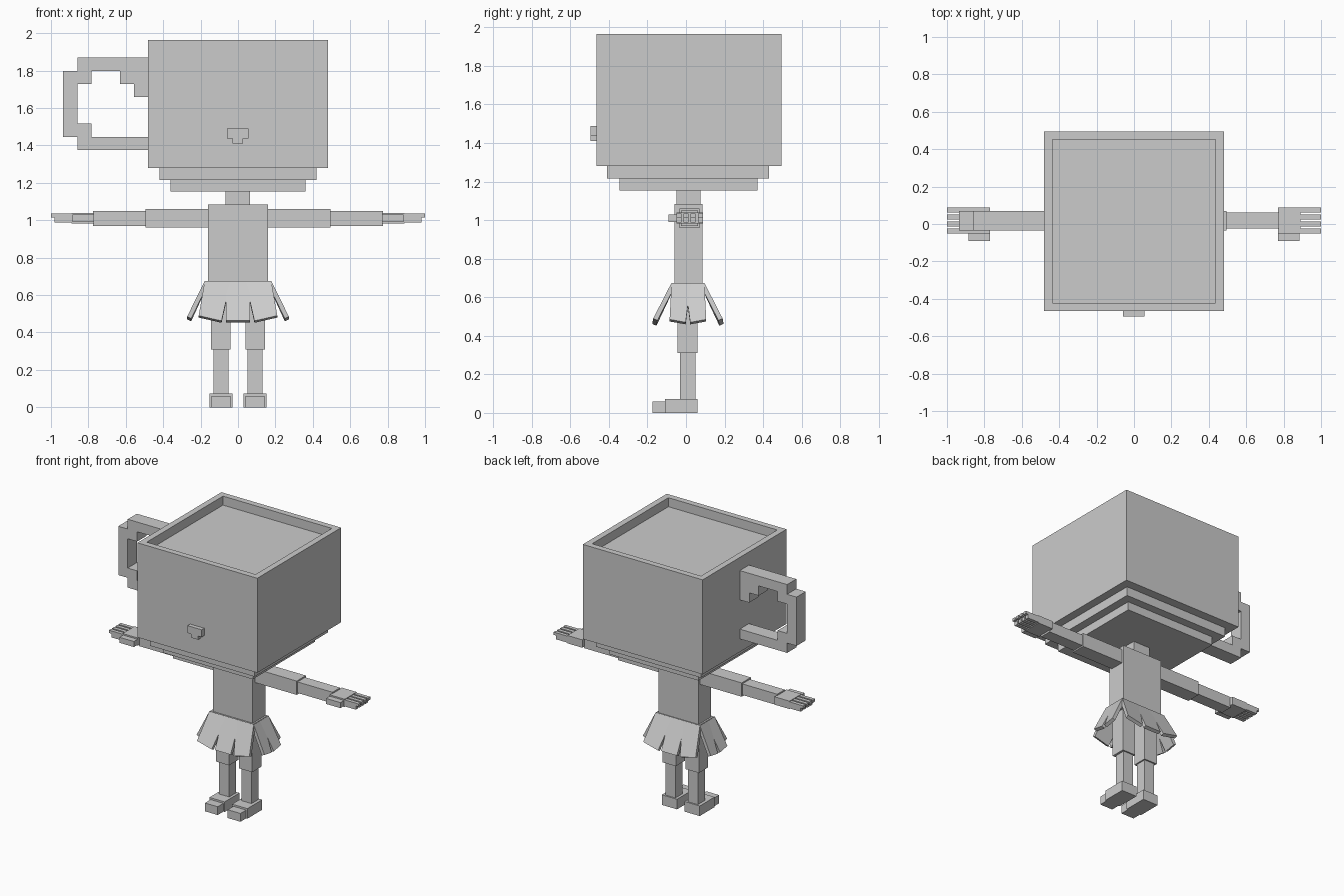
import bpy
import bmesh
import math
from mathutils import Vector

if "Cube" in bpy.data.objects:
    bpy.data.objects.remove(bpy.data.objects["Cube"], do_unlink=True)

# Single clay grey material shared by every part
grey = bpy.data.materials.new("clay grey")
grey.use_nodes = True
grey.diffuse_color = (0.6, 0.6, 0.6, 1)
grey.node_tree.nodes["Principled BSDF"].inputs["Base Color"].default_value = grey.diffuse_color


def finish(name, bm):
    """Turn a bmesh into a flat shaded object with the shared material."""
    bmesh.ops.recalc_face_normals(bm, faces=bm.faces[:])
    mesh = bpy.data.meshes.new(name)
    bm.to_mesh(mesh)
    bm.free()
    mesh.materials.append(grey)
    obj = bpy.data.objects.new(name, mesh)
    bpy.context.collection.objects.link(obj)
    return obj


def add_block(bm, x, y, z):
    """Add an axis aligned block given its three ranges."""
    made = bmesh.ops.create_cube(bm, size=1)
    for vert in made["verts"]:
        for axis, (low, high) in enumerate((x, y, z)):
            vert.co[axis] = high if vert.co[axis] > 0 else low
    return made["verts"]


def block(name, x, y, z):
    bm = bmesh.new()
    add_block(bm, x, y, z)
    return finish(name, bm)


def both_sides(name, x, y, z):
    """Make a left block and its mirrored right twin."""
    block("left_" + name, x, y, z)
    block("right_" + name, (-x[1], -x[0]), y, z)


def pixel_slab(name, rows, origin, cell, depth):
    """Extrude a pattern of square cells, listed from the top row down."""
    bm = bmesh.new()
    for row, line in enumerate(reversed(rows)):
        for col, mark in enumerate(line):
            if mark == "#":
                corners = ((col, row), (col + 1, row), (col + 1, row + 1), (col, row + 1))
                bm.faces.new([bm.verts.new((origin[0] + c * cell[0], origin[1],
                                            origin[2] + r * cell[1])) for c, r in corners])
    bmesh.ops.remove_doubles(bm, verts=bm.verts[:], dist=0.001)
    made = bmesh.ops.extrude_face_region(bm, geom=bm.faces[:], use_keep_orig=True)
    moved = [item for item in made["geom"] if isinstance(item, bmesh.types.BMVert)]
    bmesh.ops.translate(bm, verts=moved, vec=(0, depth, 0))
    bmesh.ops.dissolve_limit(bm, angle_limit=math.radians(1),
                             verts=bm.verts[:], edges=bm.edges[:])
    return finish(name, bm)


# Cup head with a sunken top
bm = bmesh.new()
add_block(bm, x=(-0.48, 0.48), y=(-0.465, 0.495), z=(1.28, 1.965))
bm.normal_update()
top = max(bm.faces, key=lambda face: face.calc_center_median().z)
bmesh.ops.inset_individual(bm, faces=[top], thickness=0.062)
rim = bmesh.ops.extrude_discrete_faces(bm, faces=[top])["faces"][0]
bmesh.ops.translate(bm, verts=rim.verts[:], vec=(0, 0, -0.065))
bmesh.ops.remove_doubles(bm, verts=bm.verts[:], dist=0.0001)
finish("cup_head", bm)

# Stepped base of the cup
block("cup_upper_step", x=(-0.42, 0.42), y=(-0.41, 0.43), z=(1.215, 1.28))
block("cup_lower_step", x=(-0.36, 0.36), y=(-0.345, 0.37), z=(1.155, 1.215))

# Blocky handle and nose
handle_pattern = [
    ".#####",
    "##..##",
    "#....#",
    "#.....",
    "#.....",
    "##....",
    ".#####",
]
pixel_slab("cup_handle", handle_pattern, origin=(-0.935, -0.035, 1.375),
           cell=(0.0758, 0.0707), depth=0.105)
nose_pattern = ["####", "####", ".##."]
pixel_slab("nose", nose_pattern, origin=(-0.058, -0.495, 1.41),
           cell=(0.0285, 0.0265), depth=0.03)

# Neck and torso
block("neck", x=(-0.068, 0.065), y=(-0.05, 0.075), z=(1.08, 1.16))
block("torso", x=(-0.16, 0.16), y=(-0.06, 0.085), z=(0.62, 1.085))

# Arms and hands
both_sides("upper_arm", x=(0.16, 0.495), y=(-0.035, 0.07), z=(0.96, 1.06))
both_sides("forearm", x=(0.495, 0.775), y=(-0.025, 0.062), z=(0.97, 1.05))
both_sides("palm", x=(0.77, 0.89), y=(-0.05, 0.087), z=(0.983, 1.04))
both_sides("thumb", x=(0.77, 0.885), y=(-0.092, -0.05), z=(0.99, 1.03))
for number, name in enumerate(("little", "ring", "middle", "index")):
    back = 0.087 - number * 0.037
    span = (back - 0.026, back)
    both_sides(name + "_finger", x=(0.89, 1.0), y=span, z=(1.015, 1.035))
    both_sides(name + "_finger_pad", x=(0.89, 0.98), y=span, z=(0.988, 1.015))

# Legs and shoes
both_sides("thigh", x=(0.04, 0.145), y=(-0.045, 0.06), z=(0.31, 0.64))
both_sides("shin", x=(0.05, 0.13), y=(-0.03, 0.05), z=(0.07, 0.31))
both_sides("shoe", x=(0.03, 0.152), y=(-0.11, 0.06), z=(0, 0.073))
both_sides("shoe_toe", x=(0.04, 0.142), y=(-0.175, -0.11), z=(0, 0.06))


def pleat(name, corners, sx, sy):
    """Slanted skirt panel, with its thickness added towards the body."""
    outer = [Vector((x * sx, y * sy + 0.01, z)) for x, y, z in corners]
    normal = (outer[1] - outer[0]).cross(outer[3] - outer[0]).normalized()
    middle = sum(outer, Vector()) / len(outer)
    if normal.dot(Vector((middle.x, middle.y, 0))) > 0:
        normal.negate()
    bm = bmesh.new()
    front = [bm.verts.new(co) for co in outer]
    inner = [bm.verts.new(co + normal * 0.024) for co in outer]
    bm.faces.new(front)
    bm.faces.new(inner[::-1])
    for a in range(4):
        b = (a + 1) % 4
        bm.faces.new((front[a], inner[a], inner[b], front[b]))
    finish(name, bm)


# Pleated skirt: three panels front and back, two on each side
waist = 0.675
middle_pleat = ((-0.065, -0.085, waist), (0.065, -0.085, waist),
                (0.063, -0.185, 0.465), (-0.063, -0.185, 0.465))
outer_pleat = ((0.04, -0.085, waist), (0.178, -0.085, waist),
               (0.21, -0.18, 0.49), (0.088, -0.185, 0.462))
side_pleat = ((0.178, -0.085, waist), (0.178, 0.015, waist),
              (0.272, -0.012, 0.47), (0.272, -0.095, 0.485))
for face_name, sy in (("front", 1), ("back", -1)):
    pleat(face_name + "_middle_pleat", middle_pleat, 1, sy)
    for side_name, sx in (("left", 1), ("right", -1)):
        pleat(f"{face_name}_{side_name}_outer_pleat", outer_pleat, sx, sy)
        pleat(f"{face_name}_{side_name}_side_pleat", side_pleat, sx, sy)

# Waistband closing the top of the skirt
block("waistband", x=(-0.172, 0.172), y=(-0.07, 0.09), z=(0.645, waist))
